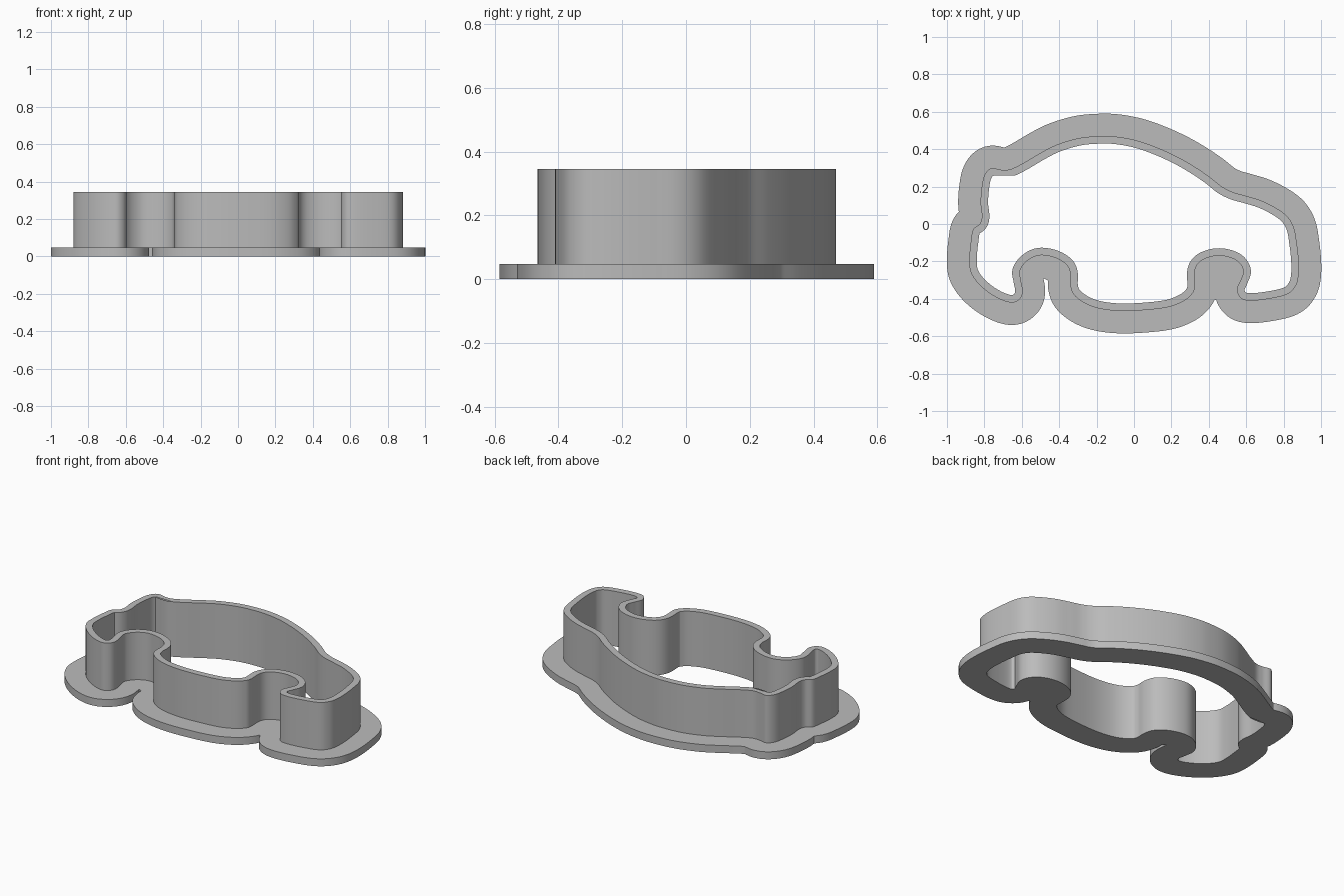
import bpy
import bmesh
from mathutils import Vector
from mathutils.geometry import intersect_point_line

WALL = 0.04      # wall thickness
FLANGE = 0.12    # how far the base flange reaches past the wall
BASE_TOP = 0.047
RIM_TOP = 0.345

# Outer outline of the cutting wall, clockwise from the roof, in hundredths
ROOF = [(-17, 47), (-8, 46.5), (2, 44.5), (12, 41), (22, 36.5), (31, 31.5),
        (40, 25.5), (47, 20), (53, 17)]
HOOD = [(60, 15), (68, 12.5), (76, 8.5), (82, 4), (85.5, -2), (87, -10),
        (88, -19), (88, -27), (86.5, -33), (82, -37.5), (72, -40), (62, -41)]
FRONT_ARCH = [(57, -39.5), (55, -35), (57, -30), (58.5, -25), (55.5, -20),
              (49, -17.3), (42, -17.3), (35.5, -20), (32.5, -25), (32.5, -34)]
SILL = [(30.5, -38), (26, -41.5), (18, -44.5), (6, -46), (-7, -46.5),
        (-18, -45.3), (-26, -42.5), (-32, -38), (-34, -33)]
REAR_ARCH = [(-34, -27), (-35.5, -22.5), (-40, -19), (-46, -17), (-52, -17),
             (-57.5, -20), (-61, -25), (-60.5, -30), (-59.5, -36)]
TAIL = [(-61, -40), (-65, -42), (-71, -40.5), (-78, -36.5), (-84, -31),
        (-87.5, -25), (-88, -18), (-87.3, -10), (-86, -3), (-82.5, 0),
        (-81.3, 4), (-82, 11), (-81.5, 19), (-80, 26), (-76.5, 29.8),
        (-71, 29), (-66, 29.3), (-59, 32.7), (-50, 38), (-41, 42.5),
        (-29, 46)]


def smooth_loop(points, steps=8):
    """Closed Catmull-Rom curve through the points."""
    pts = [Vector(p) / 100 for p in points]
    n = len(pts)
    loop = []
    for i in range(n):
        a, b, c, d = (pts[(i + k - 1) % n] for k in range(4))
        for s in range(steps):
            t = s / steps
            loop.append(b + 0.5 * t * (c - a + t * (2 * a - 5 * b + 4 * c - d
                        + t * (3 * b - a - 3 * c + d))))
    return loop


def gap(p, a, b):
    """Distance from a point to a segment."""
    q, t = intersect_point_line(p, a, b)
    t = min(max(t, 0), 1)
    return (a.lerp(b, t) - p).length


def offset_loop(loop, dist):
    """Parallel outline, with overlapping stretches and tiny pockets removed."""
    n = len(loop)
    runs = [[]]
    for i, p in enumerate(loop):
        along = (loop[(i + 1) % n] - loop[i - 1]).normalized()
        q = p + Vector((-along.y, along.x)) * dist
        if min(gap(q, loop[k - 1], loop[k]) for k in range(n)) > abs(dist) - 0.002:
            runs[-1].append(q)
        elif runs[-1]:
            runs.append([])
    keep = []
    for run in runs:
        if sum((b - a).length for a, b in zip(run, run[1:])) > 0.08:
            keep += run
    return keep


def ring(name, outer, inner, bottom, top, material):
    """Solid band between two outlines."""
    curve = bpy.data.curves.new(name, 'CURVE')
    curve.dimensions = '2D'
    curve.fill_mode = 'BOTH'
    curve.extrude = (top - bottom) / 2
    for loop in (outer, inner):
        spline = curve.splines.new('POLY')
        spline.points.add(len(loop) - 1)
        for point, p in zip(spline.points, loop):
            point.co = (p.x, p.y, 0, 1)
        spline.use_cyclic_u = True
    obj = bpy.data.objects.new(name, curve)
    bpy.context.collection.objects.link(obj)
    bpy.ops.object.select_all(action='DESELECT')
    obj.select_set(True)
    bpy.context.view_layer.objects.active = obj
    bpy.ops.object.convert(target='MESH')
    obj = bpy.context.object
    obj.name = name
    mesh = obj.data
    bm = bmesh.new()
    bm.from_mesh(mesh)
    bmesh.ops.remove_doubles(bm, verts=bm.verts, dist=0.0002)
    bmesh.ops.recalc_face_normals(bm, faces=bm.faces)
    bmesh.ops.translate(bm, verts=bm.verts, vec=(0, 0, (top + bottom) / 2))
    bm.to_mesh(mesh)
    bm.free()
    mesh.materials.clear()
    mesh.materials.append(material)
    bpy.ops.object.shade_smooth_by_angle()
    return obj


cube = bpy.data.objects.get("Cube")
if cube:
    bpy.data.objects.remove(cube, do_unlink=True)

grey = bpy.data.materials.new("grey_plastic")
grey.use_nodes = True
colour = (0.5, 0.5, 0.5, 1)
grey.diffuse_color = colour
grey.node_tree.nodes["Principled BSDF"].inputs["Base Color"].default_value = colour

# Car-shaped outline and its parallels
outline = smooth_loop(ROOF + HOOD + FRONT_ARCH + SILL + REAR_ARCH + TAIL)
inside = offset_loop(outline, -WALL)
outside = offset_loop(outline, FLANGE)

# Wide base flange and the tall thin wall standing on it
ring("base_flange", outside, inside, 0, BASE_TOP, grey)
ring("cutter_wall", outline, inside, BASE_TOP, RIM_TOP, grey)
